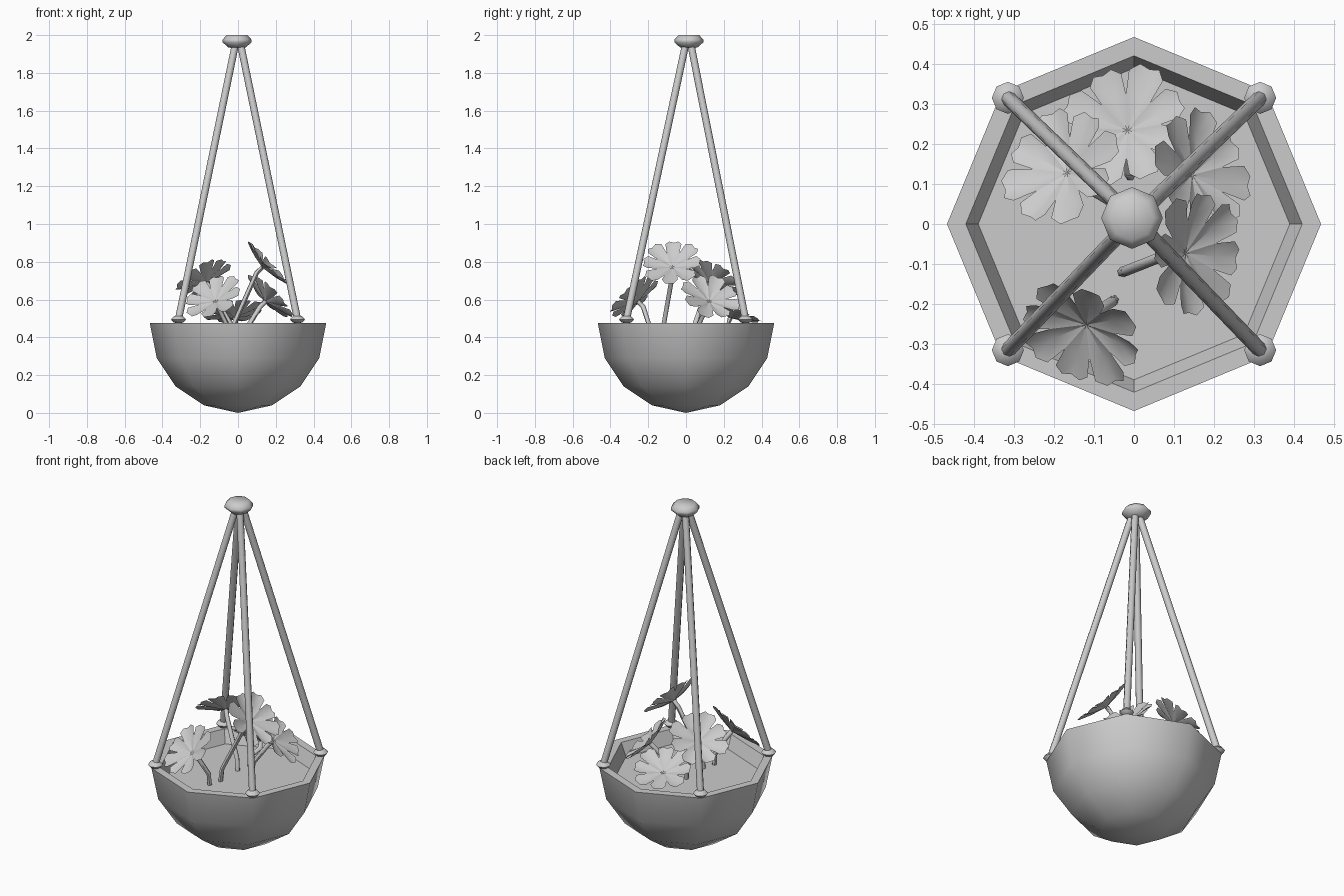
import bpy, bmesh, math
from math import sin, cos, pi, radians
from mathutils import Vector

if "Cube" in bpy.data.objects:
    bpy.data.objects.remove(bpy.data.objects["Cube"], do_unlink=True)

grey = bpy.data.materials.new("plain grey")
grey.use_nodes = True
tone = (0.6, 0.6, 0.6, 1)
grey.diffuse_color = tone
grey.node_tree.nodes["Principled BSDF"].inputs["Base Color"].default_value = tone


def finish(name, bm, angle=None):
    """Turn a bmesh into a named object; smooth below the given angle."""
    bmesh.ops.recalc_face_normals(bm, faces=bm.faces[:])
    mesh = bpy.data.meshes.new(name)
    bm.to_mesh(mesh)
    bm.free()
    mesh.materials.append(grey)
    obj = bpy.data.objects.new(name, mesh)
    bpy.context.collection.objects.link(obj)
    if angle:
        bpy.ops.object.select_all(action='DESELECT')
        obj.select_set(True)
        bpy.context.view_layer.objects.active = obj
        bpy.ops.object.shade_smooth_by_angle(angle=radians(angle))
    return obj


def lathe(name, profile, center=(0, 0, 0), sides=8, angle=62):
    """Spin (radius, height) points round z; zero radius closes an end."""
    bm = bmesh.new()
    c = Vector(center)
    rings = []
    for r, z in profile:
        count = sides if r else 1
        rings.append([bm.verts.new(c + Vector((r * cos(2 * pi * i / sides),
                      r * sin(2 * pi * i / sides), z))) for i in range(count)])
    for low, high in zip(rings, rings[1:]):
        for i in range(sides):
            j = (i + 1) % sides
            quad = [low[i % len(low)], low[j % len(low)],
                    high[j % len(high)], high[i % len(high)]]
            bm.faces.new(list(dict.fromkeys(quad)))
    return finish(name, bm, angle)


def tube(name, points, radius, sides=8):
    """Sweep a round section along a path."""
    points = [Vector(p) for p in points]
    bm = bmesh.new()
    rings = []
    for k, p in enumerate(points):
        along = points[min(k + 1, len(points) - 1)] - points[max(k - 1, 0)]
        turn = along.to_track_quat('Z', 'Y')
        rings.append([bm.verts.new(p + turn @ Vector((radius * cos(2 * pi * i / sides),
                      radius * sin(2 * pi * i / sides), 0))) for i in range(sides)])
    for low, high in zip(rings, rings[1:]):
        for i in range(sides):
            j = (i + 1) % sides
            bm.faces.new((low[i], low[j], high[j], high[i]))
    bm.faces.new(rings[0])
    bm.faces.new(rings[-1])
    return finish(name, bm, 60)


def blossom(name, center, normal, spin, petals=8, size=0.165):
    """Shallow cup of blunt petals parted by narrow notches."""
    bm = bmesh.new()
    turn = Vector(normal).to_track_quat('Z', 'Y')
    half = pi / petals

    def point(r, a, h):
        a += spin
        return bm.verts.new(Vector(center) + turn @ Vector((r * size * cos(a), r * size * sin(a), h)))

    heart = point(0, 0, -0.03)
    notches = [point(0.52, (2 * i - 1) * half, -0.004) for i in range(petals)]
    for i in range(petals):
        a = 2 * i * half
        reach = 1.0 if i % 2 else 0.93
        middle = point(0.55, a, -0.014)
        edge = [point(reach * r, a + t * half, h) for r, t, h in
                ((0.88, -0.82, 0.014), (1, -0.4, 0.01), (0.96, 0, 0.004),
                 (1, 0.4, 0.01), (0.88, 0.82, 0.014))]
        left, right = notches[i], notches[(i + 1) % petals]
        bm.faces.new((heart, left, middle))
        bm.faces.new((heart, middle, right))
        for p, q in zip([left] + edge, edge + [right]):
            bm.faces.new((middle, p, q))
    return finish(name, bm, 25)


# Bowl, with a flat rim and an inner wall, and the soil inside
lathe("bowl", [(0, 0), (0.18, 0.04), (0.33, 0.14), (0.43, 0.29), (0.467, 0.475)])
lathe("bowl_rim", [(0.467, 0.475), (0.42, 0.475), (0.385, 0.39)], angle=None)
lathe("soil", [(0.389, 0.40), (0, 0.40)], angle=None)

# Hanging rods with a bead at each foot, meeting in a top knob
for side, sx in (("left", 1), ("right", -1)):
    for end, sy in (("front", -1), ("back", 1)):
        foot = Vector((0.315 * sx, 0.315 * sy, 0.495))
        tube(f"rod_{end}_{side}", [foot, (0.012 * sx, 0.012 + 0.012 * sy, 1.96)], 0.019)
        lathe(f"bead_{end}_{side}", [(0, -0.022), (0.026, -0.016), (0.04, 0),
                                     (0.026, 0.016), (0, 0.022)], foot)
lathe("top_knob", [(0, -0.04), (0.045, -0.036), (0.077, -0.008), (0.077, 0.006),
                   (0.055, 0.03), (0, 0.03)], (-0.005, 0.015, 1.97))

# Flowers: name, centre, facing direction, spin, stem foot
flowers = [
    ("front", (-0.13, -0.27, 0.61), (-0.35, -0.62, 0.7), 0.2, (-0.05, -0.19)),
    ("tall", (0.15, -0.075, 0.79), (0.72, -0.08, 0.68), 0.0, (-0.03, -0.12)),
    ("side", (0.165, 0.13, 0.61), (0.68, 0.25, 0.68), 0.3, (0.05, 0.06)),
    ("back", (-0.02, 0.245, 0.53), (-0.12, 0.36, 0.92), 0.1, (-0.01, 0.12)),
    ("high_back", (-0.18, 0.14, 0.71), (-0.45, 0.42, 0.78), 0.25, (-0.03, 0.04)),
]
for name, center, facing, spin, (fx, fy) in flowers:
    blossom(f"{name}_blossom", center, facing, spin)
    top = Vector(center) - Vector(facing).normalized() * 0.03
    foot = Vector((fx, fy, 0.39))
    bend = foot + Vector((0, 0, 0.06)) + (top - foot) * 0.06
    neck = top - Vector(facing).normalized() * 0.04
    tube(f"{name}_stem", [foot, bend, neck, top], 0.013, 6)
